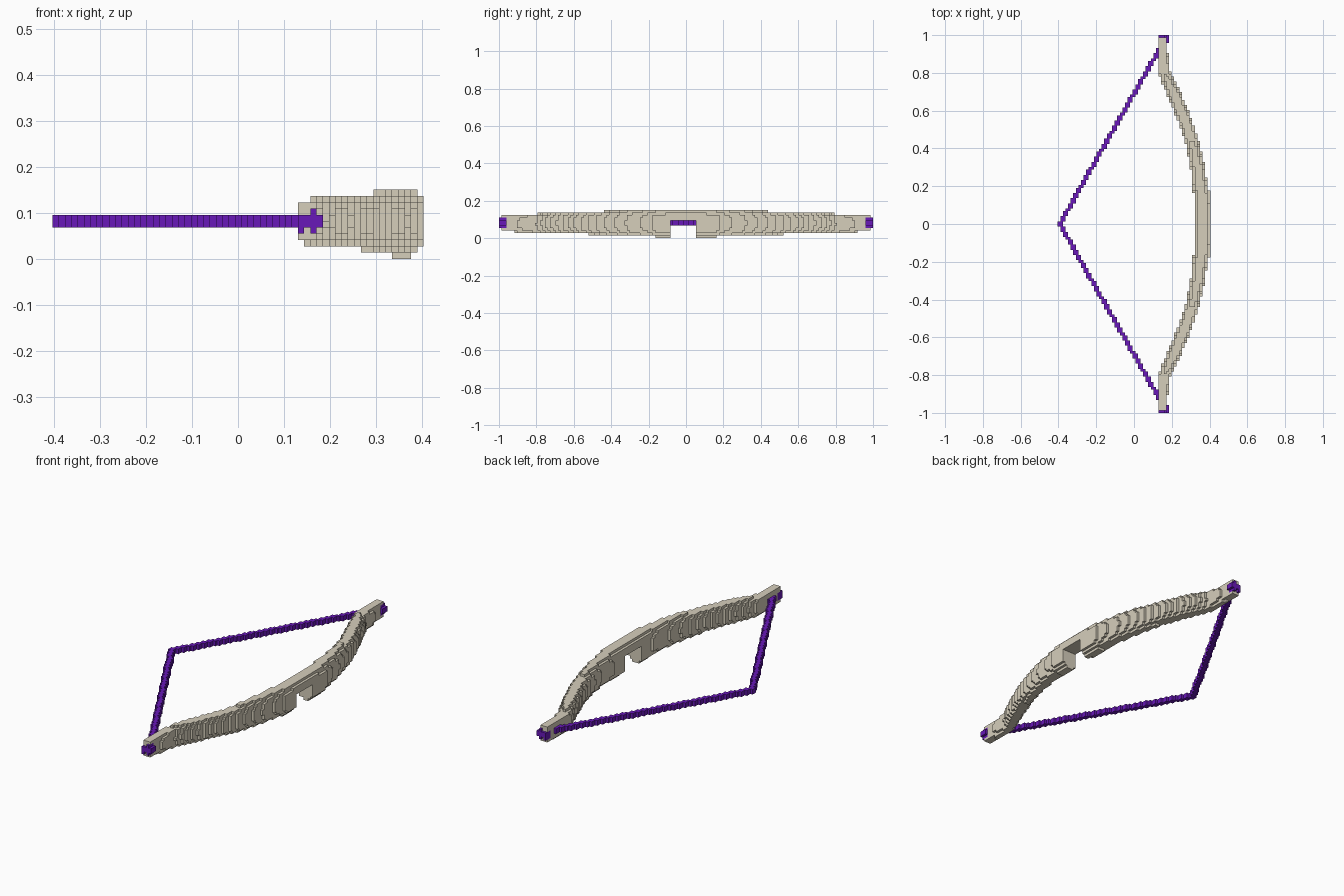
import bpy
import bmesh
from mathutils import Vector

cube = bpy.data.objects.get("Cube")
if cube:
    bpy.data.objects.remove(cube, do_unlink=True)

V = 2 / 146                      # edge of one block
NX, NY, NZ = 59, 146, 11         # blocks along each axis


def material(name, color):
    mat = bpy.data.materials.new(name)
    mat.use_nodes = True
    mat.diffuse_color = color
    mat.node_tree.nodes["Principled BSDF"].inputs["Base Color"].default_value = color
    return mat


def center(i, j, k):
    return Vector((i + 0.5 - NX / 2, j + 0.5 - NY / 2, k + 0.5)) * V


def build_blocks(name, cells, mat):
    """Turn a set of grid cells into one mesh of their exposed faces."""
    bm = bmesh.new()
    verts = {}
    for cell in cells:
        for axis in range(3):
            for side in (0, 1):
                near = list(cell)
                near[axis] += 2 * side - 1
                if tuple(near) in cells:
                    continue
                loop = []
                for a, b in ((0, 0), (1, 0), (1, 1), (0, 1)):
                    p = list(cell)
                    p[axis] += side
                    p[(axis + 1) % 3] += a
                    p[(axis + 2) % 3] += b
                    key = tuple(p)
                    if key not in verts:
                        verts[key] = bm.verts.new(
                            ((p[0] - NX / 2) * V, (p[1] - NY / 2) * V, p[2] * V))
                    loop.append(verts[key])
                bm.faces.new(loop if side else loop[::-1])
    mesh = bpy.data.meshes.new(name)
    bm.to_mesh(mesh)
    bm.free()
    mesh.materials.append(mat)
    obj = bpy.data.objects.new(name, mesh)
    bpy.context.collection.objects.link(obj)


# Bow profile: distance from the grip, inner x, outer x, bottom z, top z
PROFILE = [
    (0.00, 0.32, 0.405, 0.004, 0.151),
    (0.16, 0.315, 0.405, 0.004, 0.151),
    (0.19, 0.31, 0.393, 0.012, 0.151),
    (0.30, 0.30, 0.375, 0.012, 0.151),
    (0.40, 0.28, 0.352, 0.015, 0.146),
    (0.50, 0.25, 0.325, 0.019, 0.141),
    (0.60, 0.21, 0.288, 0.025, 0.140),
    (0.72, 0.16, 0.235, 0.027, 0.137),
    (0.80, 0.13, 0.192, 0.028, 0.129),
    (0.88, 0.13, 0.180, 0.030, 0.126),
    (1.00, 0.13, 0.172, 0.042, 0.124),
]


def profile_at(d):
    for lo, hi in zip(PROFILE, PROFILE[1:]):
        if d <= hi[0]:
            t = (d - lo[0]) / (hi[0] - lo[0])
            return [a + (b - a) * t for a, b in zip(lo[1:], hi[1:])]


# Bow body: rounded box section swept along y, with an arrow notch below the grip
body = set()
for j in range(1, NY - 1):
    for i in range(NX):
        for k in range(NZ):
            x, y, z = center(i, j, k)
            x0, x1, z0, z1 = profile_at(abs(y))
            u = abs(2 * x - x0 - x1) / (x1 - x0)
            w = abs(2 * z - z0 - z1) / (z1 - z0)
            notch = -0.082 < y < 0.055 and z < 0.096
            if u ** 2.7 + w ** 2.7 < 1 and not notch:
                body.add((i, j, k))

# Drawn string: two straight runs meeting at the pulled-back point
string = set()
for j in range(NY):
    y = abs(center(0, j, 0).y)
    if y < 0.945:
        i = int((-0.40 + 0.57 * y) / V + NX / 2)
        string |= {(i + a, j, k) for a in (0, 1) for k in (5, 6)}
string -= body

# Knots: uneven crosses wrapped round each bow tip and covering its end
knots = set()
for j in (0, 1, 2, NY - 3, NY - 2, NY - 1):
    knots |= {(i, j, k) for i in range(39, 43) for k in (5, 6)}
    knots |= {(39, j, 4), (41, j, 4), (41, j, 7)}
body -= knots

bone = material("bone grey", (0.67, 0.62, 0.50, 1))
purple = material("deep purple", (0.14, 0.009, 0.48, 1))
build_blocks("bow_body", body, bone)
build_blocks("bow_string", string, purple)
build_blocks("tip_knots", knots, purple)
